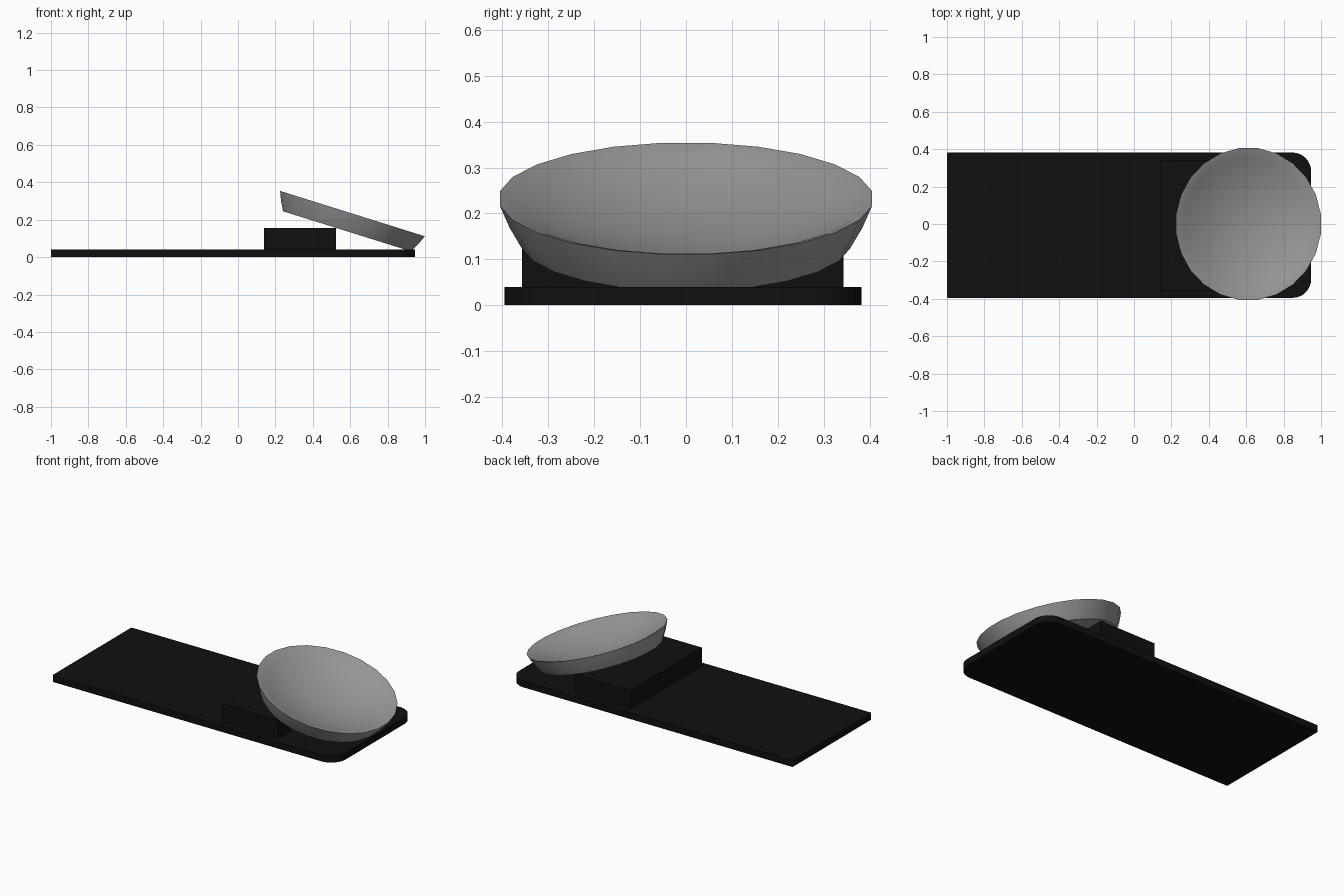
import bpy, bmesh, math
from mathutils import Matrix

if "Cube" in bpy.data.objects:
    bpy.data.objects.remove(bpy.data.objects["Cube"])


def material(name, rgb):
    m = bpy.data.materials.new(name)
    m.diffuse_color = (*rgb, 1)
    m.use_nodes = True
    m.node_tree.nodes["Principled BSDF"].inputs["Base Color"].default_value = m.diffuse_color
    return m


BLACK = material("matte_black", (0.005, 0.005, 0.005))
GREY = material("dish_grey", (0.32, 0.32, 0.32))


def add_object(name, bm, mat):
    bmesh.ops.recalc_face_normals(bm, faces=bm.faces)
    mesh = bpy.data.meshes.new(name)
    bm.to_mesh(mesh)
    bm.free()
    mesh.materials.append(mat)
    ob = bpy.data.objects.new(name, mesh)
    bpy.context.collection.objects.link(ob)
    return ob


def box(name, x0, x1, y0, y1, z0, z1, mat, corner=None):
    """Box; corner(x) gives the radius of each upright edge."""
    bm = bmesh.new()
    bmesh.ops.create_cube(bm, size=1)
    for v in bm.verts:
        v.co = ((x0 + x1) / 2 + v.co.x * (x1 - x0),
                (y0 + y1) / 2 + v.co.y * (y1 - y0),
                (z0 + z1) / 2 + v.co.z * (z1 - z0))
    if corner:
        for x in (x0, x1):
            edges = [e for e in bm.edges
                     if all(abs(v.co.x - x) < 1e-4 for v in e.verts)
                     and abs(e.verts[0].co.z - e.verts[1].co.z) > 1e-4]
            bmesh.ops.bevel(bm, geom=edges, offset=corner(x), segments=8,
                            profile=0.5, affect='EDGES')
    return add_object(name, bm, mat)


# Flat base, strongly rounded at the dish end only
box("base_plate", -1, 0.947, -0.395, 0.382, 0, 0.04, BLACK,
    corner=lambda x: 0.1 if x > 0 else 0.008)

# Raised block that props up the dish
box("support_block", 0.14, 0.525, -0.357, 0.343, 0.035, 0.155, BLACK)

# Tilted shallow dish: flat foot, flared wall, thin rim, rounded hollow
SIDES = 24
R_IN, DEPTH = 0.392, 0.088
profile = [(0.361, -0.099), (0.388, -0.05), (0.409, 0.0)]
profile += [(R_IN * t, -0.004 - DEPTH * (1 - t * t))
            for t in (1, 0.9, 0.78, 0.64, 0.48, 0.3, 0.12)]
bm = bmesh.new()
rings = []
for r, z in profile:
    ring = []
    for i in range(SIDES):
        a = 2 * math.pi * (i + 0.5) / SIDES
        ring.append(bm.verts.new((r * math.cos(a), r * math.sin(a), z)))
    rings.append(ring)
for lo, hi in zip(rings, rings[1:]):
    for i in range(SIDES):
        j = (i + 1) % SIDES
        bm.faces.new((lo[i], lo[j], hi[j], hi[i]))
bm.faces.new(rings[0])
bm.faces.new(rings[-1])
bm.transform(Matrix.Translation((0.612, 0, 0.2325))
             @ Matrix.Rotation(math.radians(17.4), 4, 'Y'))
dish = add_object("dish", bm, GREY)
bpy.context.view_layer.objects.active = dish
dish.select_set(True)
bpy.ops.object.shade_smooth_by_angle(angle=math.radians(35))
